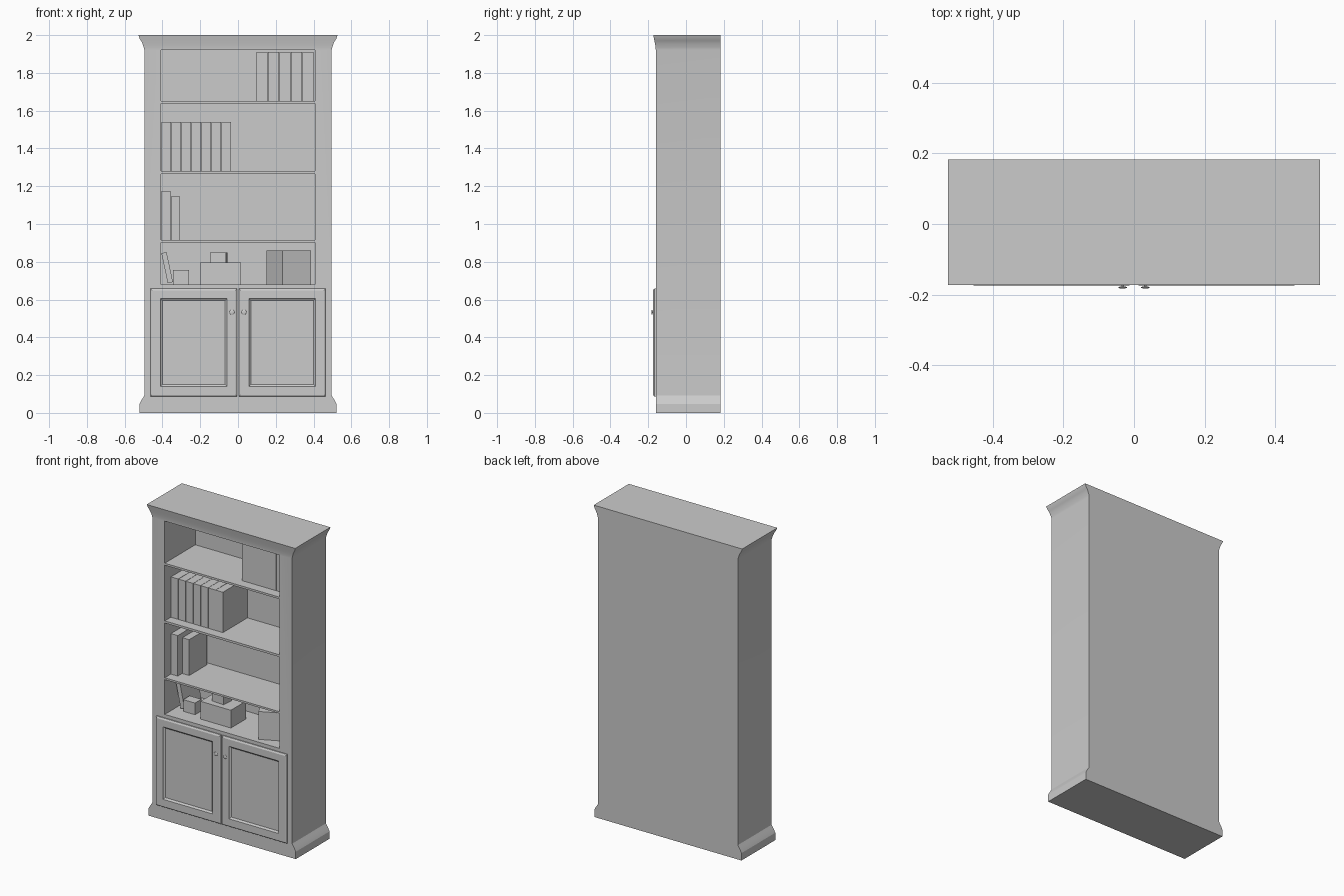
import bpy, bmesh, math
from mathutils import Vector

if "Cube" in bpy.data.objects:
    bpy.data.objects.remove(bpy.data.objects["Cube"])

FRONT, BACK = -0.16, 0.183
INNER_BACK = 0.15


def new_object(name, bm):
    bmesh.ops.recalc_face_normals(bm, faces=bm.faces)
    mesh = bpy.data.meshes.new(name)
    bm.to_mesh(mesh)
    bm.free()
    ob = bpy.data.objects.new(name, mesh)
    bpy.context.collection.objects.link(ob)
    return ob


def activate(ob):
    bpy.ops.object.select_all(action='DESELECT')
    ob.select_set(True)
    bpy.context.view_layer.objects.active = ob


def loft(name, rings):
    """Closed solid through a stack of four-corner rings."""
    bm = bmesh.new()
    loops = [[bm.verts.new(p) for p in ring] for ring in rings]
    for a, b in zip(loops, loops[1:]):
        for i in range(4):
            j = (i + 1) % 4
            bm.faces.new((a[i], a[j], b[j], b[i]))
    bm.faces.new(loops[0])
    bm.faces.new(loops[-1])
    return new_object(name, bm)


def box(name, x, y, z, turn=(0, 0, 0)):
    bm = bmesh.new()
    size = Vector((x[1] - x[0], y[1] - y[0], z[1] - z[0]))
    bmesh.ops.create_cube(bm, size=1)
    bmesh.ops.scale(bm, vec=size, verts=bm.verts)
    ob = new_object(name, bm)
    ob.location = (sum(x) / 2, sum(y) / 2, sum(z) / 2)
    ob.rotation_euler = turn
    return ob


# Carcass with plinth and crown: half width, front y, height
profile = [(0.522, FRONT, 0), (0.522, FRONT, 0.047), (0.514, FRONT, 0.063),
           (0.503, FRONT, 0.08), (0.496, FRONT, 0.092), (0.496, FRONT, 1.922),
           (0.499, -0.161, 1.935), (0.506, -0.164, 1.955), (0.513, -0.167, 1.97),
           (0.520, -0.169, 1.98), (0.527, -0.173, 2.0)]
carcass = loft("bookcase_carcass",
               [[(-w, f, z), (w, f, z), (w, BACK, z), (-w, BACK, z)] for w, f, z in profile])

# Four open compartments cut from the front
floors = [(1.65, 1.92), (1.28, 1.637), (0.915, 1.266), (0.68, 0.903)]
for z in floors:
    cutter = box("compartment_cutter", (-0.408, 0.408), (-0.3, INNER_BACK), z)
    cutter.hide_render = True
    mod = carcass.modifiers.new("compartment", 'BOOLEAN')
    mod.operation, mod.solver, mod.object = 'DIFFERENCE', 'EXACT', cutter
    activate(carcass)
    bpy.ops.object.modifier_apply(modifier=mod.name)
    bpy.data.objects.remove(cutter)
activate(carcass)
bpy.ops.object.shade_smooth_by_angle(angle=math.radians(25))

# Panelled doors: inset from edge, y
door_steps = [(0, FRONT + 0.001), (0, -0.167), (0.003, -0.171), (0.009, -0.174),
              (0.053, -0.174), (0.056, -0.169), (0.063, -0.164)]
for side, label in ((-1, "left"), (1, "right")):
    x0, x1 = sorted((side * 0.005, side * 0.464))
    loft(label + "_door",
         [[(x0 + i, y, 0.087 + i), (x1 - i, y, 0.087 + i),
           (x1 - i, y, 0.658 - i), (x0 + i, y, 0.658 - i)] for i, y in door_steps])
    # Round flattened knob on a short stem
    bm = bmesh.new()
    bmesh.ops.create_uvsphere(bm, u_segments=16, v_segments=8, radius=1)
    bmesh.ops.scale(bm, vec=(0.013, 0.003, 0.013), verts=bm.verts)
    knob = new_object(label + "_knob", bm)
    knob.location = (side * 0.032, -0.180, 0.533)
    activate(knob)
    bpy.ops.object.shade_smooth_by_angle(angle=math.radians(40))
    box(label + "_knob_stem", (side * 0.032 - 0.004, side * 0.032 + 0.004),
        (-0.179, -0.172), (0.529, 0.537))


# Rows of upright books
def book_row(name, start, pitch, count, y, z):
    for i in range(count):
        x = start + i * pitch
        box(f"{name}_{i + 1}", (x, x + pitch - 0.002), y, z)


book_row("top_shelf_book", 0.098, 0.061, 5, (-0.10, 0.148), (1.651, 1.91))
book_row("second_shelf_book", -0.406, 0.053, 7, (-0.10, 0.148), (1.281, 1.54))
box("tall_book", (-0.406, -0.358), (-0.10, 0.13), (0.916, 1.176))
box("short_book", (-0.356, -0.308), (-0.055, 0.125), (0.916, 1.146))

# Lowest shelf: leaning book, boxes and turned box
box("leaning_book", (-0.389, -0.361), (-0.05, 0.12), (0.688, 0.85),
    (0, math.radians(-12), 0))
box("small_box", (-0.343, -0.26), (-0.065, 0.0), (0.681, 0.756))
box("large_box", (-0.2, 0.016), (-0.095, 0.06), (0.681, 0.795))
box("stacked_box", (-0.145, -0.06), (-0.055, 0.02), (0.795, 0.85),
    (0, 0, math.radians(-5)))
box("turned_box", (0.186, 0.351), (-0.105, 0.095), (0.681, 0.86),
    (0, 0, math.radians(25)))
